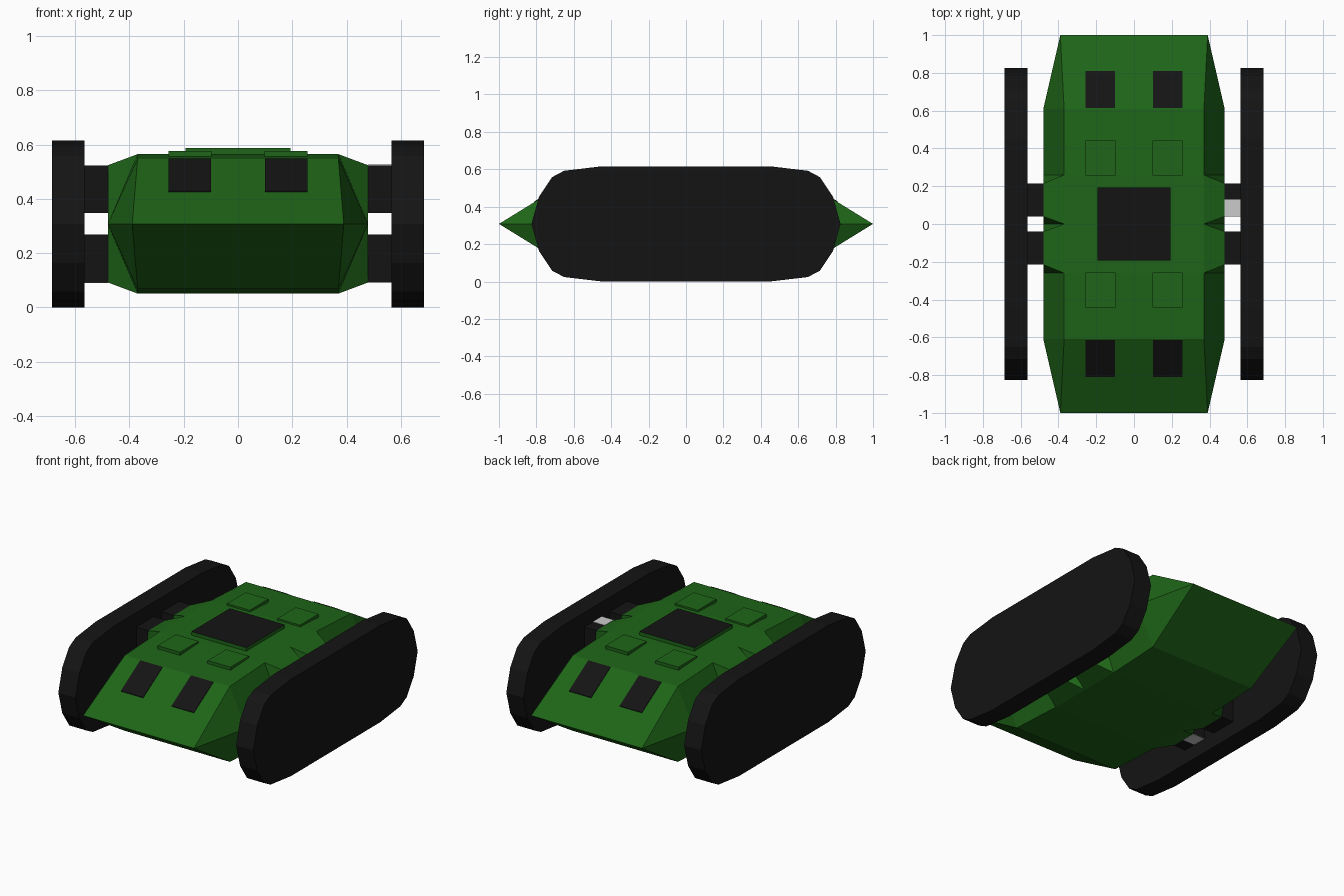
import bpy, bmesh

if "Cube" in bpy.data.objects:
    bpy.data.objects.remove(bpy.data.objects["Cube"])


def material(name, rgb):
    m = bpy.data.materials.new(name)
    m.diffuse_color = (*rgb, 1)
    m.use_nodes = True
    m.node_tree.nodes["Principled BSDF"].inputs["Base Color"].default_value = m.diffuse_color
    return m


GREEN = material("green_paint", (0.013, 0.13, 0.009))
BLACK = material("black_rubber", (0.007, 0.007, 0.007))
MID = 0.308


def finish(bm, name, mats):
    bmesh.ops.remove_doubles(bm, verts=bm.verts, dist=1e-5)
    bmesh.ops.recalc_face_normals(bm, faces=bm.faces)
    me = bpy.data.meshes.new(name)
    bm.to_mesh(me)
    bm.free()
    for m in mats:
        me.materials.append(m)
    ob = bpy.data.objects.new(name, me)
    bpy.context.collection.objects.link(ob)
    return ob


def bridge(bm, a, b):
    """Join two four-point loops with side walls."""
    for i in range(4):
        k = (i + 1) % 4
        bm.faces.new((a[i], a[k], b[k], b[i]))


def box(name, x0, x1, y0, y1, z0, z1, side, top):
    bm = bmesh.new()
    bmesh.ops.create_cube(bm, size=1)
    for v in bm.verts:
        v.co = (x1 if v.co.x > 0 else x0, y1 if v.co.y > 0 else y0,
                z1 if v.co.z > 0 else z0)
    bm.normal_update()
    for f in bm.faces:
        f.material_index = int(f.normal.z > 0.9)
    return finish(bm, name, [side, top])


# Hull: six-sided sections along y; the middle side cells become arm sockets
sections = [(-1, .39, .39, 0), (-.61, .37, .48, .24), (-.26, .37, .48, .257), (0, .37, .48, .257),
            (.26, .37, .48, .257), (.61, .37, .48, .24), (1, .39, .39, 0)]
bm = bmesh.new()
rings = []
for y, xt, xs, h in sections:
    pts = [(xt, h), (xs, 0), (xt, -h), (-xt, -h), (-xs, 0), (-xt, h)]
    if h == 0:
        # Nose edge: the section collapses to a line
        r, l = bm.verts.new((xs, y, MID)), bm.verts.new((-xs, y, MID))
        rings.append([r, r, r, l, l, l])
    else:
        rings.append([bm.verts.new((x, y, MID + z)) for x, z in pts])

arms = []
for i in range(6):
    a, b = rings[i], rings[i + 1]
    for j in range(6):
        k = (j + 1) % 6
        loop = [a[j], a[k], b[k], b[j]]
        if i in (2, 3) and j not in (2, 5):
            sx = 1 if j < 2 else -1
            sy = -1 if i == 2 else 1
            sz = 1 if j in (0, 4) else -1
            end = []
            for v in loop:
                y = sy * (.04 if abs(v.co.y) < .1 else .215)
                z = MID + sz * (.04 if abs(v.co.z - MID) < .1 else .216)
                end.append(bm.verts.new((sx * .48, y, z)))
            bridge(bm, loop, end)
            arms.append((sx, sy, sz))
        else:
            bm.faces.new(list(dict.fromkeys(loop)))
finish(bm, "hull", [GREEN])

# Short arms joining the hull to the tracks
for n, (sx, sy, sz) in enumerate(arms):
    xs = sorted((sx * .48, sx * .566))
    ys = sorted((sy * .04, sy * .215))
    zs = sorted((MID + sz * .04, MID + sz * .216))
    box(f"track_arm_{n + 1}", *xs, *ys, *zs, BLACK, BLACK)

# Unpainted plates on two of the arms
for s in (1, -1):
    xs = sorted((s * .48, s * .565))
    ys = sorted((s * .04, s * .13))
    zs = sorted((MID + s * .21, MID + s * .218))
    bm = bmesh.new()
    bmesh.ops.create_cube(bm, size=1)
    for v in bm.verts:
        v.co = (xs[v.co.x > 0], ys[v.co.y > 0], zs[v.co.z > 0])
    finish(bm, "bare_arm_plate", [])

# Tracks: rounded profile extruded sideways
quarter = [(.449, .308), (.652, .284), (.716, .25), (.786, .145), (.826, 0)]
right = quarter + [(y, -z) for y, z in quarter[-2::-1]]
profile = right + [(-y, z) for y, z in reversed(right)]
for s, side in ((1, "right"), (-1, "left")):
    bm = bmesh.new()
    face = bm.faces.new([bm.verts.new((s * .565, y, MID + z)) for y, z in profile])
    ext = bmesh.ops.extrude_face_region(bm, geom=[face], use_keep_orig=True)
    moved = [g for g in ext["geom"] if isinstance(g, bmesh.types.BMVert)]
    bmesh.ops.translate(bm, verts=moved, vec=(s * .121, 0, 0))
    finish(bm, f"{side}_track", [BLACK])

# Roof hatch and the four small roof panels
box("roof_hatch", -.193, .193, -.193, .193, .55, .587, GREEN, BLACK)
for sx in (1, -1):
    for sy in (1, -1):
        xs = sorted((sx * .097, sx * .257))
        ys = sorted((sy * .257, sy * .443))
        box("roof_panel", *xs, *ys, .55, .576, GREEN, GREEN)
        # Dark windows lying on the end slopes
        bm = bmesh.new()
        pts = []
        for x, y in ((.1, .615), (.257, .615), (.257, .81), (.1, .81)):
            z = MID + (1 - y) * .24 / .39 + .004
            pts.append(bm.verts.new((sx * x, sy * y, z)))
        f = bm.faces.new(pts)
        f.normal_update()
        ext = bmesh.ops.extrude_face_region(bm, geom=[f], use_keep_orig=True)
        low = [g for g in ext["geom"] if isinstance(g, bmesh.types.BMVert)]
        bmesh.ops.translate(bm, verts=low, vec=(0, 0, -.008))
        finish(bm, "window", [BLACK])
